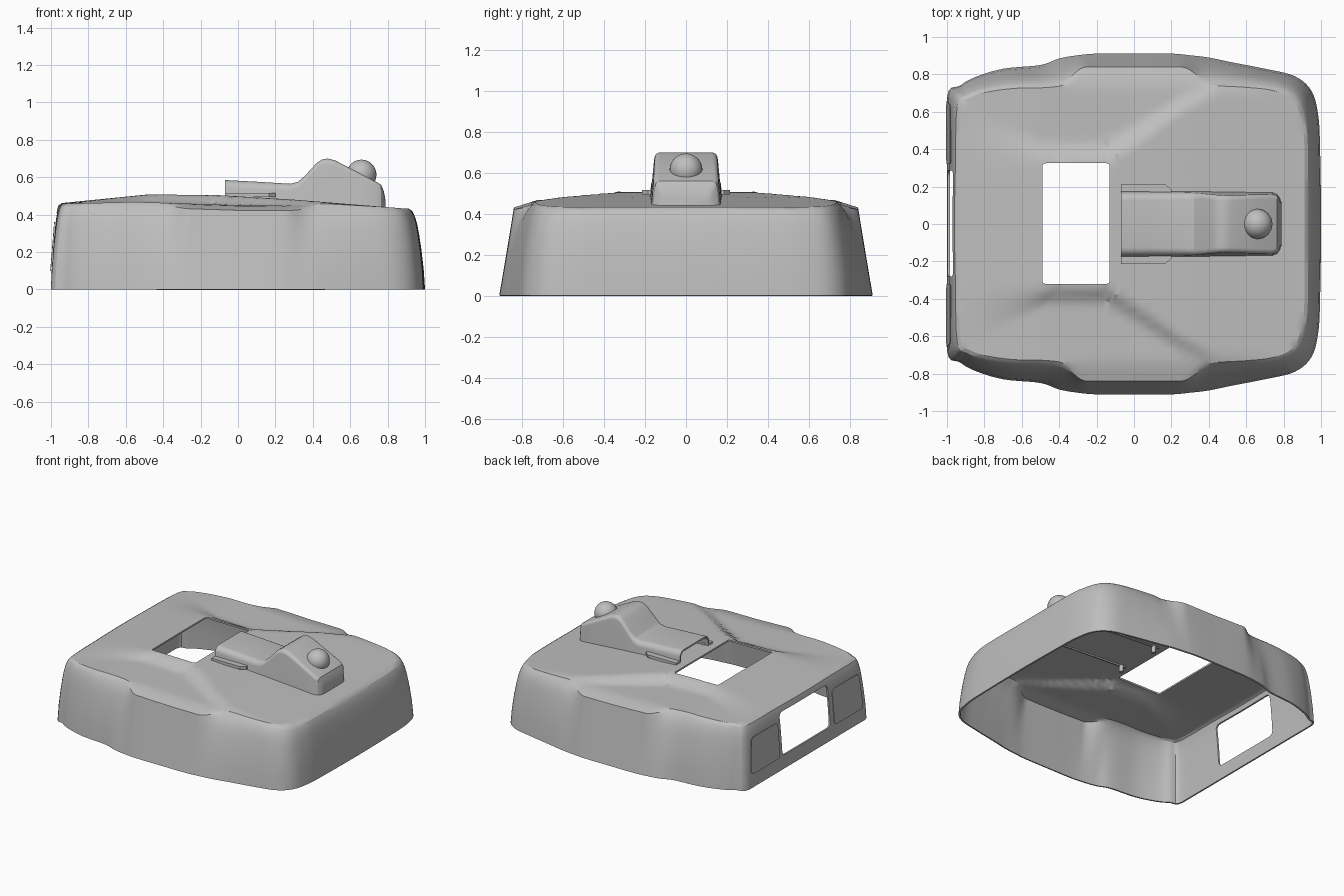
import bpy, bmesh, math
from mathutils import Vector

if "Cube" in bpy.data.objects:
    bpy.data.objects.remove(bpy.data.objects["Cube"])

grey = bpy.data.materials.new("light_grey")
grey.use_nodes = True
grey.diffuse_color = (0.52, 0.52, 0.52, 1)
grey.node_tree.nodes["Principled BSDF"].inputs["Base Color"].default_value = (0.52, 0.52, 0.52, 1)


def make(name, bm):
    bmesh.ops.recalc_face_normals(bm, faces=bm.faces)
    mesh = bpy.data.meshes.new(name)
    bm.to_mesh(mesh)
    bm.free()
    mesh.materials.append(grey)
    obj = bpy.data.objects.new(name, mesh)
    bpy.context.collection.objects.link(obj)
    return obj


def activate(obj):
    bpy.ops.object.select_all(action='DESELECT')
    obj.select_set(True)
    bpy.context.view_layer.objects.active = obj


def smooth(obj, degrees=30):
    activate(obj)
    bpy.ops.object.shade_smooth_by_angle(angle=math.radians(degrees))


def apply_all(obj):
    activate(obj)
    for m in list(obj.modifiers):
        bpy.ops.object.modifier_apply(modifier=m.name)


def solidify(obj, t):
    m = obj.modifiers.new("thickness", 'SOLIDIFY')
    m.thickness, m.offset = t, -1


def loft(bm, rings, closed):
    rows = [[bm.verts.new(p) for p in r] for r in rings]
    n = len(rows[0])
    for a, b in zip(rows, rows[1:]):
        for i in range(n if closed else n - 1):
            j = (i + 1) % n
            bm.faces.new((a[i], a[j], b[j], b[i]))
    return rows


def prism(name, pts, offset):
    bm = bmesh.new()
    a = [bm.verts.new(p) for p in pts]
    b = [bm.verts.new(Vector(p) + Vector(offset)) for p in pts]
    bm.faces.new(a)
    bm.faces.new(b)
    for i in range(len(a)):
        j = (i + 1) % len(a)
        bm.faces.new((a[i], a[j], b[j], b[i]))
    return make(name, bm)


def rounded(corners, r, steps=5):
    """Round the corners of a planar loop."""
    out = []
    pts = [Vector(c) for c in corners]
    for i, p in enumerate(pts):
        a = p + (pts[i - 1] - p).normalized() * r
        b = p + (pts[(i + 1) % len(pts)] - p).normalized() * r
        for k in range(steps + 1):
            t = k / steps
            out.append(a * (1 - t) ** 2 + p * 2 * t * (1 - t) + b * t * t)
    return out


def interp(x, pts):
    if x <= pts[0][0]:
        return pts[0][1]
    for (x0, y0), (x1, y1) in zip(pts, pts[1:]):
        if x <= x1:
            return y0 + (y1 - y0) * (x - x0) / (x1 - x0)
    return pts[-1][1]


def ease(t):
    t = min(1, max(0, t))
    return t * t * (3 - 2 * t)


def height(x, y):
    """Top surface: a raised centre that widens toward +x."""
    y = abs(y)
    mid = interp(x, [(-.94, .462), (-.6, .496), (-.48, .508), (-.1, .504), (.3, .48), (.9, .432)])
    low = interp(x, [(-.94, .458), (-.55, .468), (0, .45), (.45, .448), (.9, .43)])
    w = interp(x, [(-.15, .36), (0, .45), (.25, .62), (.45, .72)])
    k = ease((y - w + .03) / (.1 + max(0, -x - .45) * .5))
    return mid + (low - mid) * k - .27 * max(0, y - .74)


# Half outline: base x, base y, top x, top y, edge roundness
half = [(1, 0, .93, 0, 1), (.995, .4, .93, .4, 1), (.985, .58, .915, .55, 1),
        (.95, .71, .87, .67, 1), (.86, .79, .77, .725, 1), (.7, .83, .62, .745, 1),
        (.52, .865, .45, .755, 1), (.4, .89, .37, .775, .7), (.3, .902, .28, .833, .1),
        (.2, .911, .2, .84, 0), (0, .912, 0, .84, 0), (-.2, .911, -.2, .84, 0),
        (-.3, .902, -.28, .833, .1), (-.4, .885, -.37, .765, .7), (-.5, .85, -.47, .745, 1),
        (-.7, .83, -.65, .74, 1), (-.85, .785, -.8, .72, 1), (-.93, .74, -.89, .69, 1),
        (-1, .68, -.945, .63, 1), (-1, .3, -.955, .3, 1), (-1, 0, -.96, 0, 1)]
loop = half + [(a, -b, c, -d, e) for a, b, c, d, e in half[-2:0:-1]]


def spline(pts, steps):
    n = len(pts)
    for i in range(n):
        p0, p1, p2, p3 = (pts[(i + k) % n] for k in (-1, 0, 1, 2))
        for s in range(steps):
            t = s / steps
            yield [.5 * (2 * b + (c - a) * t + (2 * a - 5 * b + 4 * c - d) * t * t
                         + (3 * b - a - 3 * c + d) * t ** 3) for a, b, c, d in zip(p0, p1, p2, p3)]


# Body shell: side wall rings, then top rings shrinking to the middle
outline = [(max(-1, a), b, c, d, min(1, max(0, e))) for a, b, c, d, e in spline(loop, 5)]
rings = []
for v, inset in [(0, 0), (.25, .1), (.5, .27), (.7, .45), (.83, .6), (.91, .74), (.965, .88), (1, 1)]:
    ring = []
    for bx, by, tx, ty, rnd in outline:
        k = inset * rnd + v * (1 - rnd)
        z = v * (height(tx, ty) - .012 * rnd)
        ring.append((bx + (tx - bx) * k, by + (ty - by) * k, z))
    rings.append(ring)
for f in [.98, .95] + [.95 - .05 * i for i in range(1, 19)]:
    rings.append([(tx * f, ty * f, height(tx * f, ty * f)) for _, _, tx, ty, _ in outline])
bm = bmesh.new()
rows = loft(bm, rings, True)
bm.faces.new(rows[-1])
shell = make("body_shell", bm)
solidify(shell, .012)

# Openings in the top and in the -x end
top_cut = prism("top_opening_cutter", rounded(
    [(-.49, -.32, .2), (-.13, -.32, .2), (-.13, .325, .2), (-.49, .325, .2)], .02), (0, 0, .6))
end_cut = prism("end_opening_cutter", rounded(
    [(-1.2, -.28, .1), (-1.2, .285, .1), (-1.2, .285, .41), (-1.2, -.28, .41)], .04), (.4, 0, 0))
for cutter in (top_cut, end_cut):
    m = shell.modifiers.new("opening", 'BOOLEAN')
    m.object, m.operation, m.solver = cutter, 'DIFFERENCE', 'EXACT'
apply_all(shell)
for cutter in (top_cut, end_cut):
    bpy.data.objects.remove(cutter)
smooth(shell, 28)

# Panels beside the end opening
for side, label in ((1, "left"), (-1, "right")):
    prism("end_panel_" + label, rounded(
        [(-1, side * .32, .1), (-1, side * .66, .1), (-.979, side * .635, .36),
         (-.979, side * .32, .36)], .035), (-.004, 0, 0))

# Hood: arched sections lofted along x, open at the rear
stations = [(-.07, .178, .585, .045), (.1, .178, .576, .045), (.28, .177, .565, .04),
            (.32, .176, .575, .035), (.36, .175, .61, .03), (.42, .174, .675, .03),
            (.45, .173, .695, .03), (.48, .173, .7, .03), (.52, .172, .69, .03),
            (.65, .171, .622, .025), (.74, .17, .575, .025), (.765, .16, .56, .025),
            (.78, .14, .525, .025), (.788, .115, .48, .02)]
rings = []
for x, w, zt, r in stations:
    zb = height(x, w) - .02
    top_w = w - .12 * (zt - zb) * .6
    arc = [(top_w - r + r * math.cos(a), zt - r + r * math.sin(a))
           for a in (math.pi / 2 * i / 6 for i in range(7))]
    side = [(w, zb)] + arc
    rings.append([(x, y, z) for y, z in side] + [(x, -y, z) for y, z in reversed(side)])
bm = bmesh.new()
rows = loft(bm, rings, False)
bm.faces.new(rows[-1])
hood = make("hood", bm)
solidify(hood, .012)
apply_all(hood)
smooth(hood, 25)

# Hood side flanges and locating pins
for side, label in ((1, "left"), (-1, "right")):
    prism("hood_flange_" + label, [(-.07, side * .165, .495), (.2, side * .165, .495),
          (.2, side * .185, .495), (.165, side * .215, .495), (-.07, side * .215, .495)], (0, 0, .022))
    bpy.ops.mesh.primitive_cylinder_add(vertices=16, radius=.015, depth=.08, location=(-.03, side * .17, .475))
    pin = bpy.context.object
    pin.name = "hood_pin_" + label
    pin.data.materials.append(grey)
    smooth(pin)

# Ball on the sloping hood face
bpy.ops.mesh.primitive_uv_sphere_add(segments=32, ring_count=20, radius=.08, location=(.66, 0, .614))
ball = bpy.context.object
ball.name = "ball"
ball.data.materials.append(grey)
smooth(ball)
